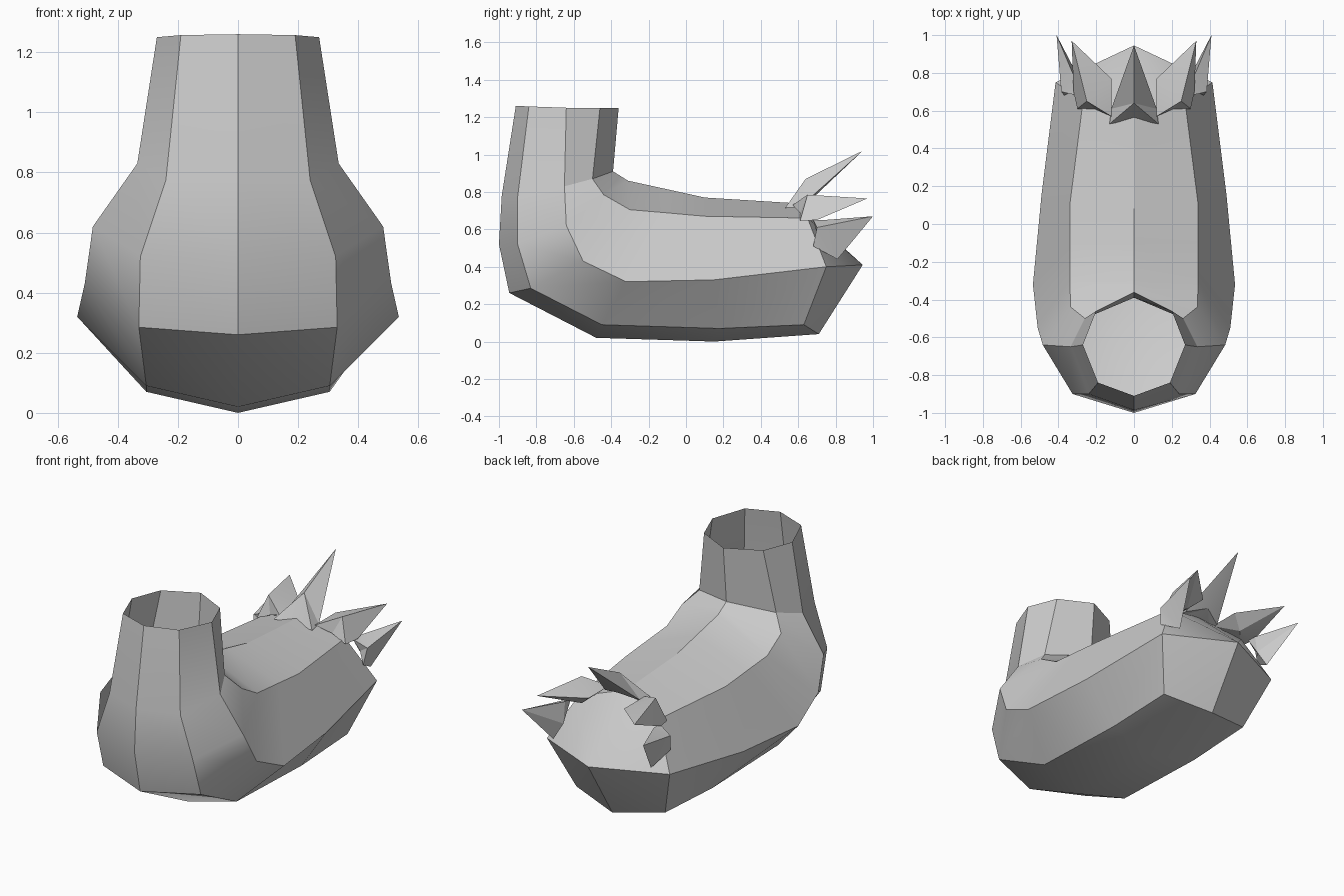
import bpy, bmesh, math
from mathutils import Vector

if "Cube" in bpy.data.objects:
    bpy.data.objects.remove(bpy.data.objects["Cube"])

def finish(name, verts, faces, angle):
    me = bpy.data.meshes.new(name)
    me.from_pydata([tuple(v) for v in verts], [], faces)
    bm = bmesh.new()
    bm.from_mesh(me)
    bmesh.ops.recalc_face_normals(bm, faces=bm.faces)
    bm.to_mesh(me)
    bm.free()
    ob = bpy.data.objects.new(name, me)
    bpy.context.collection.objects.link(ob)
    bpy.ops.object.select_all(action='DESELECT')
    ob.select_set(True)
    bpy.context.view_layer.objects.active = ob
    bpy.ops.object.shade_smooth_by_angle(angle=math.radians(angle))
    return ob

# Half cross-sections from the open neck to the rump: belly, low side, side, high side, spine
sections = [
    [(0, -.91, 1.26), (.19, -.84, 1.257), (.27, -.64, 1.25), (.2, -.46, 1.25), (0, -.36, 1.25)],
    [(0, -.985, .78), (.24, -.90, .775), (.335, -.65, .83), (.26, -.50, .87), (0, -.39, .91)],
    [(0, -1.0, .52), (.325, -.90, .52), (.483, -.64, .62), (.335, -.44, .785), (0, -.35, .885)],
    [(0, -.945, .26), (.33, -.83, .285), (.51, -.55, .43), (.34, -.30, .705), (0, -.31, .86)],
    [(0, -.48, .02), (.305, -.45, .09), (.535, -.32, .32), (.34, -.1, .688), (0, -.1, .814)],
    [(0, .15, .0), (.305, .18, .07), (.49, .15, .33), (.34, .1, .67), (0, .1, .77)],
    [(0, .71, .04), (.30, .63, .09), (.415, .75, .40), (.27, .65, .66), (0, .58, .74)],
]
verts, faces = [], []
for s in sections:
    verts += s + [(-x, y, z) for x, y, z in s[3:0:-1]]
for r in range(len(sections) - 1):
    for k in range(8):
        n = (k + 1) % 8
        faces.append((r*8 + k, r*8 + n, r*8 + 8 + n, r*8 + 8 + k))
# Pointed rump
last = (len(sections) - 1) * 8
verts.append((0, .945, .41))
faces += [(last + k, last + (k + 1) % 8, len(verts) - 1) for k in range(8)]
finish("body", verts, faces, 30)

# Leaf-shaped tail feather with a raised ridge
def feather(name, a, b, ridge, wing_a, wing_b, under, tip, flip=1):
    pts = [Vector((p[0] * flip, p[1], p[2])) for p in (a, b, ridge, wing_a, wing_b, under, tip)]
    pts.append((pts[0] + pts[1]) / 2 + Vector((0, .02, 0)))
    fs = [(0, 7, 2), (7, 1, 2), (0, 2, 3), (1, 4, 2), (2, 6, 3), (2, 4, 6),
          (3, 6, 5), (6, 4, 5), (0, 3, 5), (1, 5, 4), (0, 5, 7), (7, 5, 1)]
    finish(name, pts, fs, 20)

feather("tail_feather_centre", (-.13, .53, .715), (.13, .53, .715), (0, .64, .87),
        (-.12, .61, .72), (.12, .61, .72), (0, .67, .76), (0, .945, 1.02))
for side, f in (("right", 1), ("left", -1)):
    feather("tail_feather_inner_" + side, (.12, .57, .73), (.30, .61, .645), (.25, .65, .785),
            (.12, .77, .73), (.32, .70, .65), (.20, .72, .66), (.33, .97, .765), f)
    feather("tail_feather_outer_" + side, (.30, .68, .65), (.37, .68, .51), (.385, .70, .61),
            (.30, .74, .65), (.33, .81, .44), (.29, .77, .53), (.41, 1.0, .67), f)
